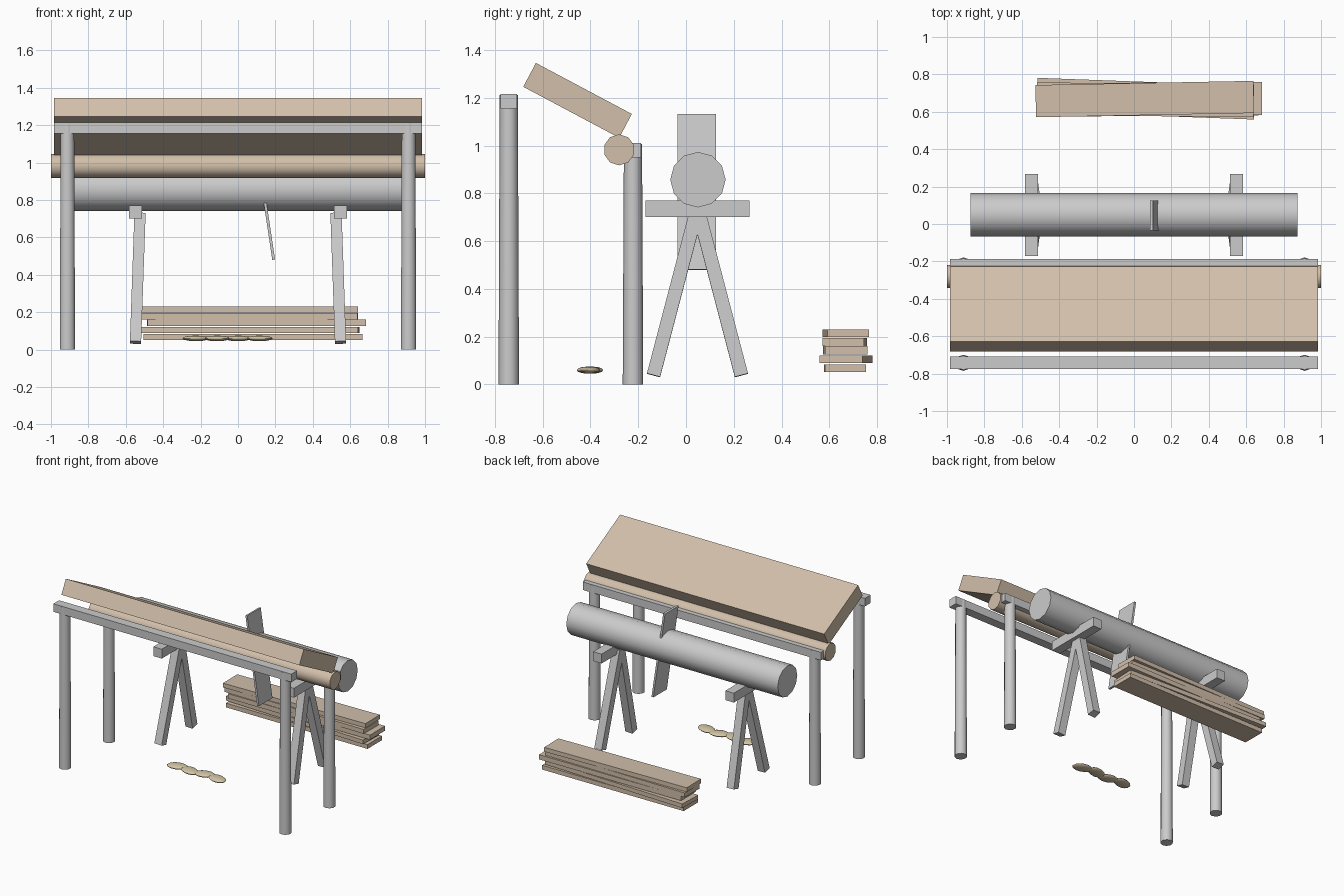
import bpy, math
from mathutils import Vector

if "Cube" in bpy.data.objects:
    bpy.data.objects.remove(bpy.data.objects["Cube"])

wood = bpy.data.materials.new("weathered_wood")
wood.diffuse_color = (0.64, 0.52, 0.40, 1)
wood.use_nodes = True
wood.node_tree.nodes["Principled BSDF"].inputs["Base Color"].default_value = wood.diffuse_color
straw = bpy.data.materials.new("pale_shavings")
straw.diffuse_color = (0.66, 0.56, 0.38, 1)
straw.use_nodes = True
straw.node_tree.nodes["Principled BSDF"].inputs["Base Color"].default_value = straw.diffuse_color


def finish(name, mat=None, smooth=False):
    ob = bpy.context.object
    ob.name = name
    if mat:
        ob.data.materials.append(mat)
    if smooth:
        bpy.ops.object.shade_smooth_by_angle(angle=math.radians(50))
    return ob


def box(name, loc, size, rot=(0, 0, 0), mat=None):
    bpy.ops.mesh.primitive_cube_add(size=1, location=loc,
                                    rotation=[math.radians(a) for a in rot])
    bpy.context.object.scale = size
    return finish(name, mat)


def pole(name, a, b, r1, r2, sides, mat=None):
    a, b = Vector(a), Vector(b)
    bpy.ops.mesh.primitive_cone_add(vertices=sides, radius1=r1, radius2=r2,
                                    depth=(b - a).length, location=(a + b) / 2)
    bpy.context.object.rotation_euler = (b - a).to_track_quat('Z', 'Y').to_euler()
    return finish(name, mat, True)


def strut(name, a, b, w, d):
    a, b = Vector(a), Vector(b)
    ob = box(name, (a + b) / 2, (w, d, (b - a).length))
    v = b - a
    ob.rotation_euler = (-math.atan2(v.y, math.hypot(v.x, v.z)), math.atan2(v.x, v.z), 0)
    return ob


# shelter frame: tall front row and shorter back row
for row, y, top in (("front", -0.742, 1.215), ("back", -0.222, 1.01)):
    for side, sx in (("left", -1), ("right", 1)):
        pole(f"{row}_post_{side}", (sx * 0.912, y, 0), (sx * 0.912, y, top - 0.003),
             0.043, 0.038, 10)
    box(f"{row}_beam", (0, y, top - 0.03), (1.97, 0.068, 0.06))

# sloping roof slab and the log along its low edge
box("roof_slab", (0, -0.454, 1.189), (1.97, 0.455, 0.113), (-28, 0, 0), wood)
pole("eave_log", (-1, -0.28, 0.982), (1, -0.28, 0.982), 0.065, 0.065, 10, wood)

# log being sawn
pole("work_log", (-0.875, 0.05, 0.857), (0.875, 0.05, 0.857), 0.116, 0.116, 12)

# saw blade leaning through the log
box("saw_blade", (0.142, 0.045, 0.806), (0.015, 0.16, 0.658), (0, -8.5, 0))

# sawhorses: crossbar on splayed legs
for side, sx in (("left", -1), ("right", 1)):
    box(f"{side}_trestle_bar", (sx * 0.547, 0.048, 0.735), (0.07, 0.436, 0.07))
    for end, sy in (("front", -1), ("back", 1)):
        strut(f"{side}_trestle_{end}_leg", (sx * 0.548, 0.048 + sy * 0.184, 0.038),
              (sx * 0.524, 0.048 + sy * 0.004, 0.725), 0.06, 0.057)

# stacked planks: x, y, z, length, width, height, turn
planks = [(0.08, 0.665, 0.068, 1.17, 0.172, 0.032, 0.2),
          (0.063, 0.670, 0.105, 1.165, 0.18, 0.031, -2.1),
          (0.10, 0.667, 0.143, 1.17, 0.178, 0.035, 0.4),
          (0.06, 0.664, 0.178, 1.16, 0.174, 0.033, -0.6),
          (0.057, 0.668, 0.214, 1.165, 0.172, 0.032, 1.1)]
for i, (x, y, z, l, w, h, turn) in enumerate(planks):
    box(f"plank_{i + 1}", (x, y, z), (l, w, h), (0, 0, turn), wood)

# flat wood shavings under the roof
for i in range(4):
    bpy.ops.mesh.primitive_uv_sphere_add(
        segments=12, ring_count=6, radius=1,
        location=(-0.225 + i * 0.113, -0.402 + (-1) ** i * 0.006, 0.06))
    ob = bpy.context.object
    ob.scale = (0.075, 0.048, 0.015)
    ob.rotation_euler.z = math.radians(15 * (-1) ** i)
    finish(f"shaving_{i + 1}", straw, True)
